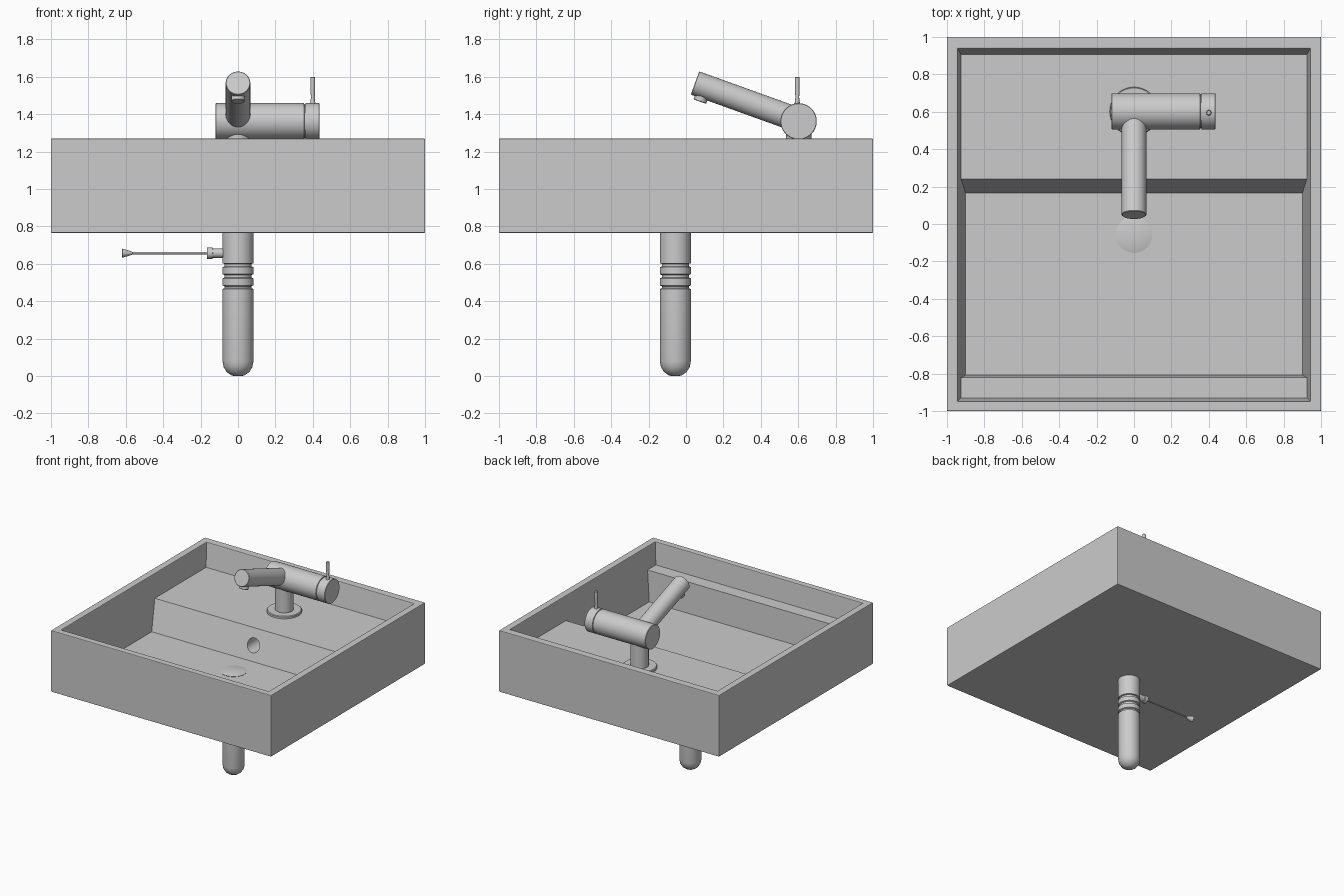
import bpy, bmesh, math
from mathutils import Vector

if "Cube" in bpy.data.objects:
    bpy.data.objects.remove(bpy.data.objects["Cube"])


def finish(name, bm, smooth=True):
    bmesh.ops.recalc_face_normals(bm, faces=bm.faces[:])
    me = bpy.data.meshes.new(name)
    bm.to_mesh(me)
    bm.free()
    ob = bpy.data.objects.new(name, me)
    bpy.context.collection.objects.link(ob)
    if smooth:
        bpy.ops.object.select_all(action='DESELECT')
        ob.select_set(True)
        bpy.context.view_layer.objects.active = ob
        bpy.ops.object.shade_smooth_by_angle(angle=math.radians(35))
    return ob


def lathe(name, profile, origin=(0, 0, 0), axis=(0, 0, 1), sides=48):
    """Spin (radius, height) points around an axis through origin."""
    bm = bmesh.new()
    vs = [bm.verts.new((r, 0, h)) for r, h in profile]
    es = [bm.edges.new(p) for p in zip(vs, vs[1:])]
    bmesh.ops.spin(bm, geom=vs + es, cent=(0, 0, 0), axis=(0, 0, 1),
                   angle=math.tau, steps=sides, use_duplicate=False)
    bmesh.ops.remove_doubles(bm, verts=bm.verts[:], dist=1e-5)
    rot = Vector((0, 0, 1)).rotation_difference(Vector(axis)).to_matrix()
    for v in bm.verts:
        v.co = rot @ v.co + Vector(origin)
    return finish(name, bm)


def rod(name, r, length, origin, axis=(0, 0, 1), c=0.003, sides=48):
    return lathe(name, [(0, 0), (r - c, 0), (r, c), (r, length - c),
                        (r - c, length), (0, length)], origin, axis, sides)


# Basin: stepped, drafted cavity in a square block
TOP, BOTTOM, DECK, FLOOR = 1.27, 0.765, 1.08, 0.84
section = [(0.938, TOP), (0.906, DECK), (0.24, DECK), (0.165, FLOOR),
           (-0.808, FLOOR), (-0.822, 1.09), (-0.93, 1.09), (-0.948, TOP)]
bm = bmesh.new()
left, right = [[bm.verts.new((s * (0.9 + (z - FLOOR) * 0.1), y, z))
                for y, z in section] for s in (-1, 1)]
bm.faces.new(left)
bm.faces.new(right)
for i in range(len(section) - 1):
    bm.faces.new((left[i], left[i + 1], right[i + 1], right[i]))
corners = [(-1, 1), (1, 1), (1, -1), (-1, -1)]
rim, base = [[bm.verts.new((x, y, z)) for x, y in corners] for z in (TOP, BOTTOM)]
inner = [left[0], right[0], right[-1], left[-1]]
for i in range(4):
    j = (i + 1) % 4
    bm.faces.new((rim[i], rim[j], inner[j], inner[i]))
    bm.faces.new((rim[i], rim[j], base[j], base[i]))
bm.faces.new(base)
bmesh.ops.recalc_face_normals(bm, faces=bm.faces[:])
sharp = [e for e in bm.edges if e.calc_face_angle(0) > 0.5
         and (all(v in rim + base for v in e.verts) or all(v in inner for v in e.verts))]
bmesh.ops.bevel(bm, geom=sharp, offset=0.005, segments=2, affect='EDGES', profile=0.5)
basin = finish("basin", bm, smooth=False)

# Overflow hole in the step
cutter = rod("overflow_cutter", 0.055, 0.22, (0, 0.12, 0.955), (0, 1, 0))
cutter.hide_render = True
cutter.hide_viewport = True
cut = basin.modifiers.new("overflow", 'BOOLEAN')
cut.object = cutter
cut.operation = 'DIFFERENCE'
cut.solver = 'EXACT'

# Drain stopper and trap below the basin
DY = -0.057
lathe("drain_stopper", [(0, 0.835), (0.095, 0.835), (0.098, 0.843), (0.07, 0.85), (0, 0.853)],
      (0, DY, 0))
R, G = 0.083, 0.072
lathe("drain_pipe", [(0, 0.77), (R, 0.77), (R, 0.603), (G, 0.6), (G, 0.587), (R, 0.582),
                     (R, 0.545), (G, 0.54), (G, 0.527), (R, 0.522), (R, 0.485), (G, 0.48),
                     (G, 0.47), (R, 0.465), (R, 0.08), (0.077, 0.048), (0.06, 0.021),
                     (0.035, 0.004), (0.02, 0), (0, 0)], (0, DY, 0))

# Pop-up lever on the pipe
lathe("drain_lever", [(0, 0.06), (0.025, 0.06), (0.025, 0.135), (0.03, 0.137), (0.03, 0.165),
                      (0.006, 0.166), (0.006, 0.565), (0.01, 0.57), (0.024, 0.617),
                      (0.022, 0.62), (0, 0.62)], (0, DY, 0.657), (-1, 0, 0), 32)

# Tap: base flange, neck, cross body with turning end, handle
FY, FZ = 0.602, 1.362
rod("tap_flange", 0.13, 0.025, (0, FY, 1.075), c=0.005)
rod("tap_neck", 0.068, 0.28, (0, FY, 1.08))
B = 0.097
lathe("tap_body", [(0, -0.12), (B - 0.003, -0.12), (B, -0.117), (B, 0.353), (0.09, 0.355),
                   (0.09, 0.36), (B, 0.362), (B, 0.432), (B - 0.003, 0.435), (0, 0.435)],
      (0, FY, FZ), (1, 0, 0), 64)
lathe("tap_handle", [(0, 0), (0.016, 0), (0.01, 0.05), (0.013, 0.09), (0.013, 0.155),
                     (0.011, 0.157), (0, 0.157)], (0.4, 0.595, 1.441), sides=24)

# Slanted spout with aerator under the tip
tilt = math.radians(19.8)
along = Vector((0, -math.cos(tilt), math.sin(tilt)))
down = Vector((0, -math.sin(tilt), -math.cos(tilt)))
tip = Vector((0, 0.048, 1.567))
rod("spout", 0.066, 0.57, tip - along * 0.57, along)
rod("aerator", 0.036, 0.055, tip - along * 0.058 + down * 0.03, down, sides=32)
